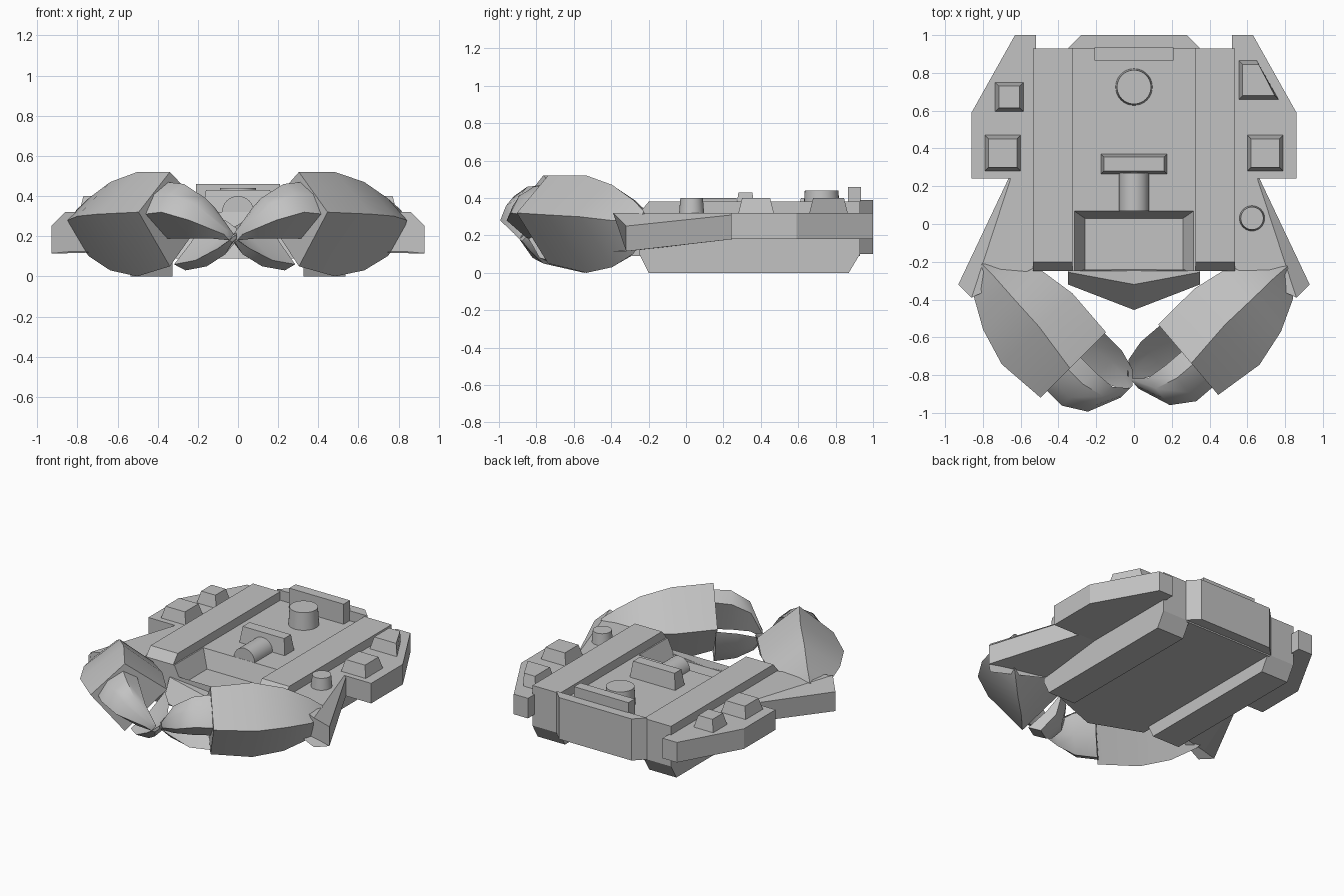
import bpy, bmesh, math

if "Cube" in bpy.data.objects:
    bpy.data.objects.remove(bpy.data.objects["Cube"], do_unlink=True)

grey = bpy.data.materials.new("hull_grey")
grey.use_nodes = True
COLOUR = (0.54, 0.54, 0.54, 1)
grey.diffuse_color = COLOUR
grey.node_tree.nodes["Principled BSDF"].inputs["Base Color"].default_value = COLOUR


def loft(name, rings):
    """Skin a solid through rings of equal point count."""
    bm = bmesh.new()
    loops = [[bm.verts.new(p) for p in ring] for ring in rings]
    n = len(loops[0])
    for a, b in zip(loops, loops[1:]):
        for i in range(n):
            j = (i + 1) % n
            bm.faces.new((a[i], a[j], b[j], b[i]))
    bm.faces.new(loops[0])
    bm.faces.new(loops[-1])
    bmesh.ops.recalc_face_normals(bm, faces=bm.faces)
    mesh = bpy.data.meshes.new(name)
    bm.to_mesh(mesh)
    bm.free()
    mesh.materials.append(grey)
    obj = bpy.data.objects.new(name, mesh)
    bpy.context.collection.objects.link(obj)
    return obj


def prism(name, outline, z0, z1, inset=0.0):
    """Raise an outline from z0 to z1, with the top drawn in by inset."""
    cx = (min(p[0] for p in outline) + max(p[0] for p in outline)) / 2
    cy = (min(p[1] for p in outline) + max(p[1] for p in outline)) / 2
    pull = lambda a, c: a - math.copysign(min(inset, abs(a - c)), a - c)
    return loft(name, [[(x, y, z0) for x, y in outline],
                       [(pull(x, cx), pull(y, cy), z1) for x, y in outline]])


def rect(x0, x1, y0, y1):
    return [(x0, y0), (x1, y0), (x1, y1), (x0, y1)]


def round_part(name, loc, radius, height, tip=None, rot=(0, 0, 0)):
    bpy.ops.mesh.primitive_cone_add(vertices=32, radius1=radius, radius2=tip or radius,
                                    depth=height, location=loc, rotation=rot)
    obj = bpy.context.object
    obj.name = name
    obj.data.materials.append(grey)
    bpy.ops.object.shade_smooth_by_angle(angle=math.radians(35))


# Central hull with a sloped well open at the front
hull = prism("central_hull", rect(-0.34, 0.34, -0.25, 0.93), 0.09, 0.32)
cutter = loft("well_cutter", [
    [(x, y, 0.2) for x, y in rect(-0.26, 0.26, -0.24, 0.03)],
    [(x, y, 0.34) for x, y in rect(-0.325, 0.325, -0.27, 0.075)]])
cutter.hide_render = True
cut = hull.modifiers.new("well", 'BOOLEAN')
cut.object = cutter
cut.solver = 'EXACT'
bpy.context.view_layer.objects.active = hull
bpy.ops.object.modifier_apply(modifier="well")
bpy.data.objects.remove(cutter, do_unlink=True)

# Pointed nose
loft("nose", [
    [(-0.35, -0.24, 0.23), (-0.35, -0.24, 0.09), (-0.35, -0.32, 0.09), (-0.35, -0.255, 0.23)],
    [(0, -0.24, 0.2), (0, -0.24, 0.09), (0, -0.455, 0.09), (0, -0.32, 0.2)],
    [(0.35, -0.24, 0.23), (0.35, -0.24, 0.09), (0.35, -0.32, 0.09), (0.35, -0.255, 0.23)]])

# Rear plate and deck fittings
prism("rear_plate", [(-0.35, 0.93), (0.35, 0.93), (0.28, 1.0), (-0.28, 1.0)], 0.1, 0.39)
prism("rear_bar", rect(-0.21, 0.21, 0.865, 0.935), 0.3, 0.46)
prism("barrel_mount", rect(-0.175, 0.175, 0.265, 0.37), 0.32, 0.43, 0.015)
round_part("barrel", (0, 0.17, 0.32), 0.08, 0.2, rot=(math.pi / 2, 0, 0))
round_part("deck_turret", (0, 0.725, 0.375), 0.098, 0.13, 0.09)
round_part("wing_turret", (0.625, 0.03, 0.355), 0.068, 0.09, 0.06)
prism("right_small_block", rect(-0.735, -0.585, 0.595, 0.75), 0.32, 0.4, 0.02)
prism("left_wedge_block", [(0.555, 0.66), (0.765, 0.66), (0.65, 0.865), (0.555, 0.865)],
      0.32, 0.4, 0.02)

# Rail side profile (y, z)
RAIL = [(-0.25, 0.1), (-0.2, 0), (0.87, 0), (0.93, 0.1), (0.93, 0.38), (-0.2, 0.38), (-0.25, 0.32)]
# Claw shell: along, outer, inner, ridge, mid z, top z, bottom z
SHELL = [(-0.42, -0.76, -0.7, -0.72, 0.27, 0.33, 0.18),
         (-0.33, -0.87, -0.64, -0.72, 0.28, 0.39, 0.1),
         (-0.17, -0.96, -0.52, -0.73, 0.3, 0.47, 0.03),
         (0.03, -1.02, -0.49, -0.74, 0.31, 0.52, 0),
         (0.3, -1.0, -0.51, -0.78, 0.32, 0.52, 0.05)]
# Finger sections: along, then (across, z) corners
UPPER = [(0.29, (-0.95, 0.31), (-0.89, 0.41), (-0.79, 0.47), (-0.7, 0.42), (-0.8, 0.19)),
         (0.41, (-0.95, 0.32), (-0.89, 0.41), (-0.79, 0.46), (-0.7, 0.4), (-0.78, 0.19)),
         (0.53, (-0.875, 0.28), (-0.83, 0.36), (-0.76, 0.39), (-0.69, 0.34), (-0.74, 0.19)),
         (0.6, (-0.7, 0.21), (-0.68, 0.23), (-0.66, 0.23), (-0.63, 0.21), (-0.66, 0.18))]
LOWER = [(0.29, (-0.52, 0.3), (-0.56, 0.14), (-0.66, 0.03), (-0.74, 0.06), (-0.62, 0.17)),
         (0.43, (-0.52, 0.28), (-0.55, 0.14), (-0.65, 0.05), (-0.73, 0.08), (-0.6, 0.17)),
         (0.54, (-0.55, 0.24), (-0.57, 0.16), (-0.63, 0.11), (-0.68, 0.14), (-0.61, 0.18)),
         (0.6, (-0.61, 0.21), (-0.61, 0.19), (-0.64, 0.17), (-0.66, 0.18), (-0.63, 0.2))]

for side, s, turn in (("left", 1, -0.08), ("right", -1, 0)):
    def at(u, v, z):
        """Claw space to model space: points diagonally inward, turned at the shoulder."""
        x = -s * (u + v) / math.sqrt(2) - s * 0.65
        y = (v - u) / math.sqrt(2) + 0.3
        c, k = math.cos(turn), math.sin(turn)
        return (s * 0.65 + x * c - y * k, x * k + y * c - 0.3, z)

    # Claw shell and its two fingers
    shell = [[at(u, o, m), at(u, r, t), at(u, i, m), at(u, r, b)]
             for u, o, i, r, m, t, b in SHELL]
    parts = [loft(side + "_claw_shell", shell)]
    for name, table in (("upper", UPPER), ("lower", LOWER)):
        rings = [[at(u, v, z) for v, z in corners] for u, *corners in table]
        parts.append(loft(f"{side}_claw_{name}_finger", rings))
    for part in parts:
        bpy.ops.object.select_all(action='DESELECT')
        part.select_set(True)
        bpy.context.view_layer.objects.active = part
        bpy.ops.object.shade_smooth_by_angle(angle=math.radians(38))

    # Rail, wing and wing block
    loft(side + "_rail", [[(s * x, y, z) for y, z in RAIL] for x in (0.325, 0.535)])
    prism(side + "_wing", [(s * x, y) for x, y in
          ((0.52, 0.24), (0.86, 0.24), (0.86, 0.59), (0.63, 1.0), (0.52, 1.0))], 0.18, 0.32)
    prism(side + "_wing_block", rect(*sorted((s * 0.6, s * 0.79)), 0.28, 0.47), 0.32, 0.4, 0.02)

    # Shoulder arm, flaring out with a chamfered outer edge
    loft(side + "_arm", [
        [(s * x, y, z) for x, y, z in ring] for ring in (
            [(0.5, 0.25, 0.32), (0.65, 0.25, 0.32), (0.66, 0.25, 0.31),
             (0.66, 0.25, 0.18), (0.64, 0.25, 0.18), (0.5, 0.25, 0.18)],
            [(0.5, -0.22, 0.32), (0.86, -0.39, 0.32), (0.93, -0.32, 0.25),
             (0.93, -0.32, 0.115), (0.86, -0.39, 0.115), (0.5, -0.22, 0.125)])])
